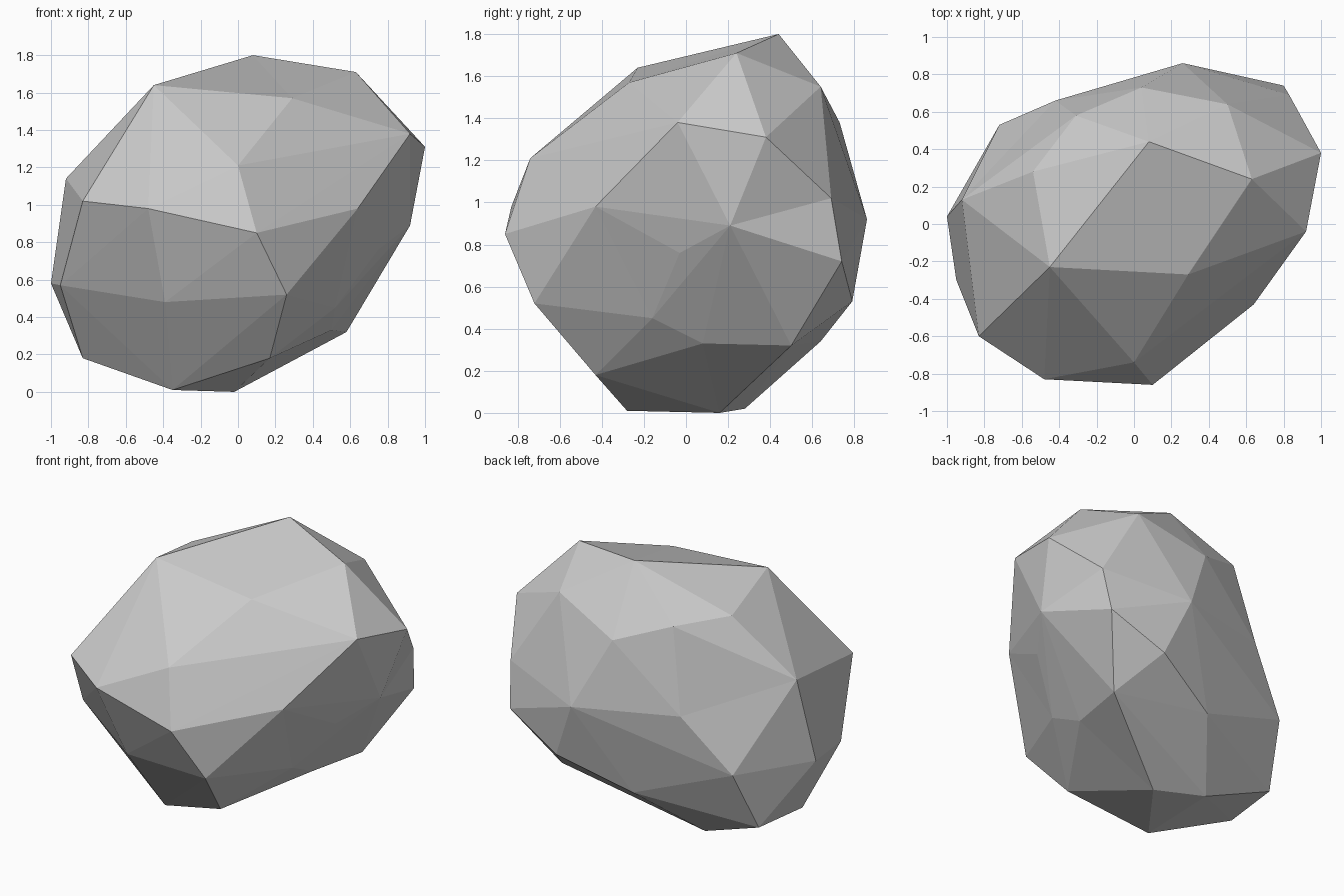
import bpy
import bmesh
from mathutils import Vector

CENTRE = Vector((0, 0, 0.87))
ROUNDING = 0.15

# Corners of the boulder, grouped by the part of the stone they belong to
CROWN = [
    (.08, .44, 1.8), (.63, .24, 1.71), (-.45, -.23, 1.64), (.29, -.27, 1.57),
    (.5, .64, 1.55), (-.31, .58, 1.51), (-.54, .28, 1.53),
]
SHOULDERS = [
    (.92, -.04, 1.38), (1, .38, 1.31), (0, -.74, 1.21), (-.92, .13, 1.14),
    (-.83, -.6, 1.02), (.04, .73, 1.38), (.83, .69, 1.02),
]
BELLY = [
    (-.48, -.83, .98), (.1, -.86, .85), (.64, -.43, .98), (.92, .21, .89),
    (.75, -.03, .76), (.8, .74, .72), (.26, .86, .92), (-.42, .66, .96),
]
FLANKS = [
    (-1, .04, .58), (-.95, -.3, .57), (-.39, -.63, .48), (.26, -.72, .52),
    (.52, -.16, .45), (-.72, .53, .59), (.42, .79, .53),
]
BASE = [
    (-.83, -.06, .18), (.17, -.43, .18), (-.35, -.28, .01), (-.02, .16, 0),
    (.58, .5, .32), (.5, .08, .33), (-.05, .64, .34), (-.34, .28, .02),
    (-.79, .35, .19),
]


def make_material(name, colour):
    """Plain matte material with one flat colour."""
    material = bpy.data.materials.new(name)
    material.use_nodes = True
    material.diffuse_color = colour
    shader = next(node for node in material.node_tree.nodes
                  if node.type == 'BSDF_PRINCIPLED')
    shader.inputs["Base Color"].default_value = colour
    shader.inputs["Roughness"].default_value = 0.9
    return material


def swelled(point):
    """Pull a corner slightly towards a ball, so shallow dents stay on the hull."""
    offset = Vector(point) - CENTRE
    return CENTRE + offset * offset.length ** -ROUNDING


def turn_ridge(mesh, start, end):
    """Swap the diagonal between two corners, turning a ridge into a crease."""
    def nearest(point):
        return min(mesh.verts, key=lambda v: (v.co - Vector(point)).length)

    first, second = nearest(start), nearest(end)
    edge = next((e for e in first.link_edges if e.other_vert(first) == second), None)
    if edge and len(edge.link_faces) == 2:
        bmesh.utils.edge_rotate(edge, True)


def build_boulder():
    mesh = bmesh.new()
    resting_place = {}
    for group in (CROWN, SHOULDERS, BELLY, FLANKS, BASE):
        for point in group:
            resting_place[mesh.verts.new(swelled(point))] = Vector(point)

    # Wrap the corners in a faceted skin, then settle them in place
    bmesh.ops.convex_hull(mesh, input=list(mesh.verts))
    for vert, place in resting_place.items():
        if vert.is_valid:
            vert.co = place
    loose = [vert for vert in mesh.verts if not vert.link_faces]
    bmesh.ops.delete(mesh, geom=loose, context='VERTS')

    # Shallow creases on the front and on the side
    turn_ridge(mesh, SHOULDERS[2], BELLY[2])
    turn_ridge(mesh, SHOULDERS[1], BELLY[5])

    bmesh.ops.recalc_face_normals(mesh, faces=list(mesh.faces))
    for face in mesh.faces:
        face.smooth = False

    data = bpy.data.meshes.new("boulder")
    mesh.to_mesh(data)
    mesh.free()
    data.materials.append(make_material("stone_grey", (0.6, 0.6, 0.6, 1)))
    boulder = bpy.data.objects.new("boulder", data)
    bpy.context.collection.objects.link(boulder)


default_cube = bpy.data.objects.get("Cube")
if default_cube:
    bpy.data.objects.remove(default_cube, do_unlink=True)

build_boulder()
